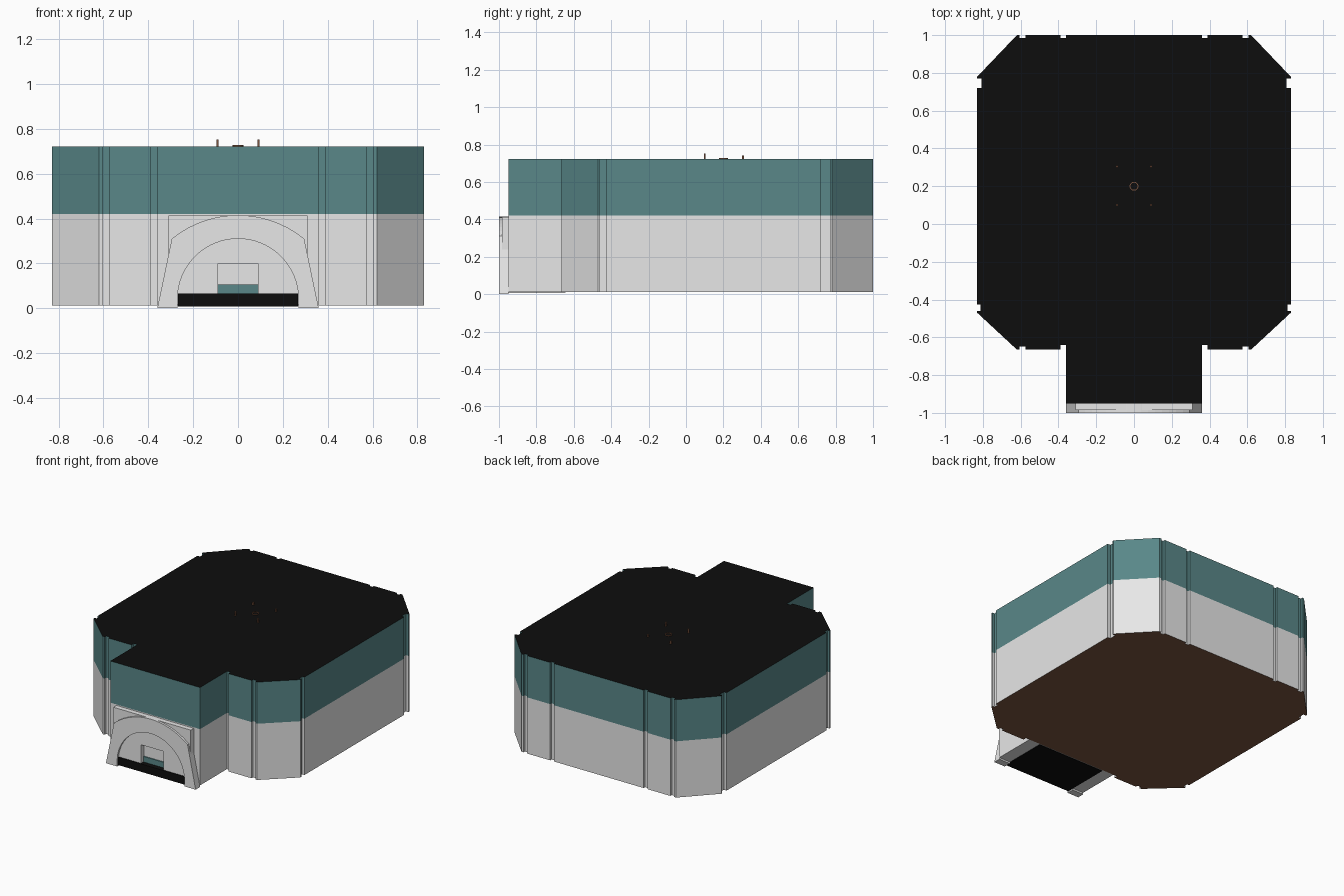
import bpy, bmesh, math

if "Cube" in bpy.data.objects:
    bpy.data.objects.remove(bpy.data.objects["Cube"])


def material(name, rgb):
    m = bpy.data.materials.new(name)
    m.diffuse_color = (*rgb, 1)
    m.use_nodes = True
    m.node_tree.nodes["Principled BSDF"].inputs["Base Color"].default_value = m.diffuse_color
    return m


GREY = material("pale grey", (0.8, 0.8, 0.8))
TEAL = material("teal", (0.1, 0.245, 0.25))
BLACK = material("black", (0.004, 0.004, 0.004))
BROWN = material("dark brown", (0.2, 0.09, 0.05))


def finish(name, bm, mats):
    bmesh.ops.recalc_face_normals(bm, faces=bm.faces)
    me = bpy.data.meshes.new(name)
    bm.to_mesh(me)
    bm.free()
    for m in mats:
        me.materials.append(m)
    ob = bpy.data.objects.new(name, me)
    bpy.context.collection.objects.link(ob)
    return ob


def box(name, x0, x1, y0, y1, z0, z1, mat):
    bm = bmesh.new()
    bmesh.ops.create_cube(bm, size=1)
    for v in bm.verts:
        v.co = ((x0 + x1) / 2 + v.co.x * (x1 - x0),
                (y0 + y1) / 2 + v.co.y * (y1 - y0),
                (z0 + z1) / 2 + v.co.z * (z1 - z0))
    return finish(name, bm, [mat])


def mirrored(half):
    """Complete a right-hand half outline with its mirror image."""
    return half + [(-x, y) for x, y in reversed(half) if abs(x) > 1e-6]


def storeys(name, outline, levels, mats):
    """Vertical prism: mats = one per storey, then bottom, then top."""
    bm = bmesh.new()
    rings = [[bm.verts.new((x, y, z)) for x, y in outline] for z in levels]
    n = len(outline)
    for k in range(len(levels) - 1):
        for i in range(n):
            j = (i + 1) % n
            f = bm.faces.new((rings[k][i], rings[k][j], rings[k + 1][j], rings[k + 1][i]))
            f.material_index = k
    bm.faces.new(rings[0]).material_index = len(levels) - 1
    bm.faces.new(rings[-1]).material_index = len(levels)
    return finish(name, bm, mats)


def front_plate(name, outline, y0, y1, mat):
    """Plate drawn in x/z and extruded along y."""
    bm = bmesh.new()
    a = [bm.verts.new((x, y0, z)) for x, z in outline]
    b = [bm.verts.new((x, y1, z)) for x, z in outline]
    n = len(a)
    for i in range(n):
        j = (i + 1) % n
        bm.faces.new((a[i], a[j], b[j], b[i]))
    bm.faces.new(a)
    bm.faces.new(b)
    return finish(name, bm, [mat])


LEVELS = (0.012, 0.42, 0.722)

# Room: chamfered outline with shallow vertical grooves
room = [(0.36, -0.64), (0.39, -0.64), (0.39, -0.665),
        (0.575, -0.665), (0.575, -0.648), (0.605, -0.648), (0.605, -0.665), (0.62, -0.665),
        (0.83, -0.47), (0.83, -0.46), (0.812, -0.46), (0.812, -0.425), (0.83, -0.425),
        (0.83, 0.72), (0.808, 0.72), (0.808, 0.77), (0.83, 0.77), (0.83, 0.78),
        (0.62, 1.0), (0.605, 1.0), (0.605, 0.984), (0.575, 0.984), (0.575, 1.0),
        (0.39, 1.0), (0.39, 0.984), (0.36, 0.984), (0.36, 1.0)]
storeys("room", mirrored(room), LEVELS, [GREY, TEAL, BROWN, BLACK])

# Entrance corridor and its black floor
storeys("entrance_corridor", mirrored([(0.36, -0.95), (0.36, -0.64)]), LEVELS,
        [GREY, TEAL, GREY, BLACK])
box("corridor_floor", -0.268, 0.268, -0.992, -0.645, 0.008, 0.065, BLACK)

# Arched porch surround with a half-round opening
R = 0.467
outer = [(0.36, 0.0)]
for i in range(9):
    x = 0.295 * (1 - i / 8)
    outer.append((x, 0.415 - R + math.sqrt(R * R - x * x)))
inner = [(0.27 * math.cos(math.pi * i / 32), 0.04 + 0.27 * math.sin(math.pi * i / 32))
         for i in range(33)]
arch = mirrored(outer) + [(-0.27, 0.0)] + inner[::-1] + [(0.27, 0.0)]
front_plate("porch_arch", arch, -1.0, -0.949, GREY)

# Square panel behind the arch, with the doorway cut out
front_plate("door_panel",
            mirrored([(0.09, 0.014), (0.31, 0.014), (0.31, 0.413), (0.0, 0.413)])
            + [(-0.09, 0.2), (0.09, 0.2)], -0.985, -0.949, GREY)
box("door_lower_strip", -0.09, 0.09, -0.957, -0.949, 0.06, 0.105, TEAL)

# Roof fittings: four pins around a small ring
for sx in (-1, 1):
    for y, top in ((0.1, 0.752), (0.305, 0.742)):
        box("roof_pin", sx * 0.091 - 0.005, sx * 0.091 + 0.005, y - 0.005, y + 0.005,
            0.715, top, BROWN)
bm = bmesh.new()
N = 12
loops = [[bm.verts.new((r * math.cos(math.tau * i / N), 0.2 + r * math.sin(math.tau * i / N), z))
          for i in range(N)] for r, z in ((0.024, 0.715), (0.024, 0.728), (0.019, 0.728), (0.019, 0.715))]
for k in range(4):
    for i in range(N):
        j = (i + 1) % N
        p, q = loops[k], loops[(k + 1) % 4]
        bm.faces.new((p[i], p[j], q[j], q[i]))
finish("roof_ring", bm, [BROWN])
